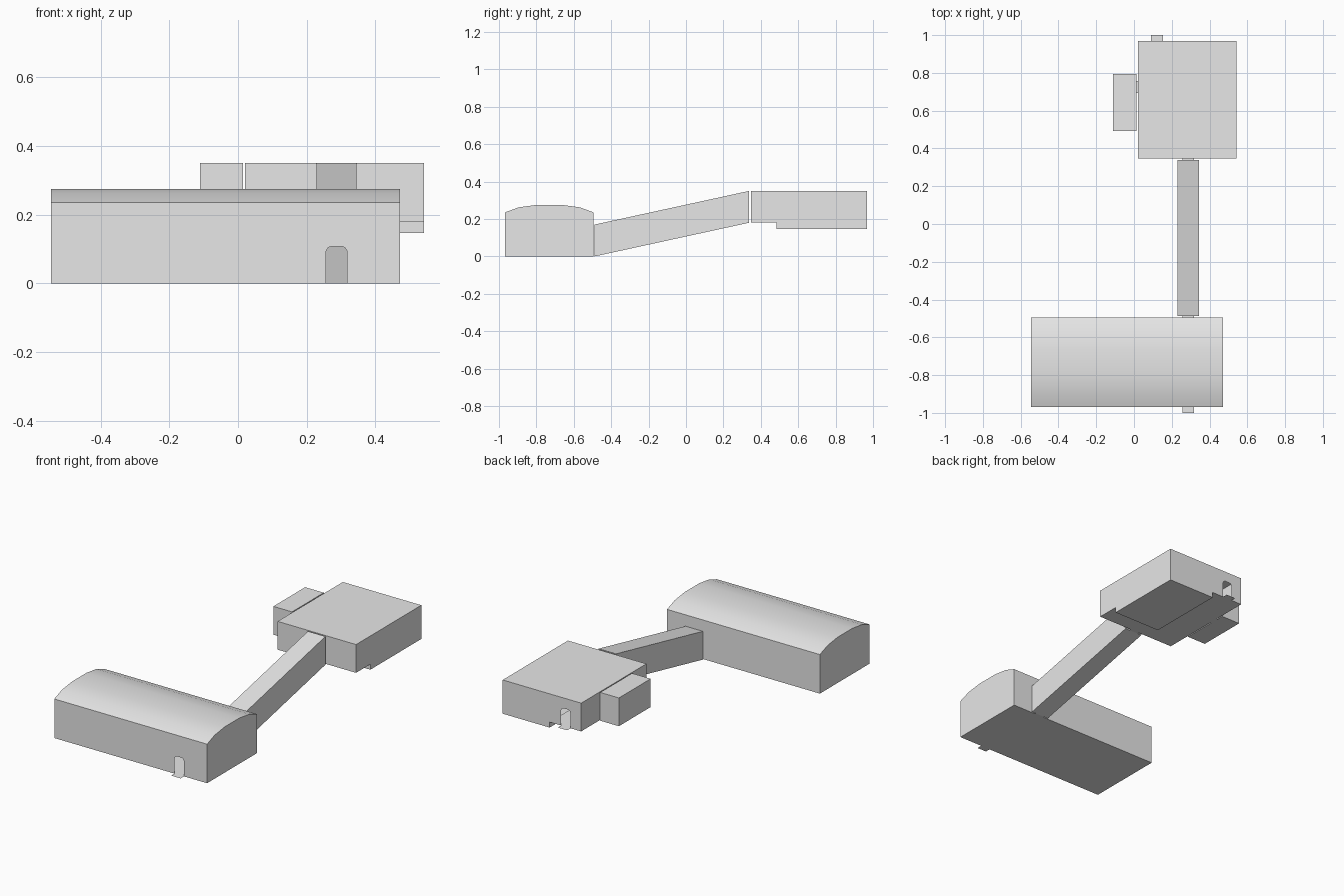
import bpy, bmesh, math

cube = bpy.data.objects.get("Cube")
if cube:
    bpy.data.objects.remove(cube, do_unlink=True)

stone = bpy.data.materials.new("plain_grey")
stone.use_nodes = True
GREY = (0.8, 0.8, 0.8, 1)
stone.diffuse_color = GREY
stone.node_tree.nodes["Principled BSDF"].inputs["Base Color"].default_value = GREY

DOOR_HALF, DOOR_HEIGHT, DOOR_CUT = 0.031, 0.108, 0.015


def doorway(centre, floor):
    """Arched notch, listed from the low side to the high side."""
    half = [(DOOR_HALF, 0), (DOOR_HALF, DOOR_HEIGHT - DOOR_CUT),
            (DOOR_HALF * 0.8, DOOR_HEIGHT - 0.004), (DOOR_HALF * 0.5, DOOR_HEIGHT)]
    left = [(centre - w, floor + h) for w, h in half]
    right = [(centre + w, floor + h) for w, h in reversed(half)]
    return left + right


def at_x(x, outline):
    return [(x, y, z) for y, z in outline]


def at_y(y, outline):
    return [(x, y, z) for x, z in outline]


def at_z(z, outline):
    return [(x, y, z) for x, y in outline]


def rect(a0, a1, b0, b1):
    return [(a0, b0), (a1, b0), (a1, b1), (a0, b1)]


def sweep(profile, x0, x1):
    """Strips along x between neighbouring (y, z) points."""
    return [[(x0, *p), (x1, *p), (x1, *q), (x0, *q)]
            for p, q in zip(profile, profile[1:])]


def shell(name, faces, smooth=False):
    """Thin-walled part joined from flat outlines."""
    bm = bmesh.new()
    for outline in faces:
        bm.faces.new([bm.verts.new(p) for p in outline])
    bmesh.ops.remove_doubles(bm, verts=bm.verts, dist=0.0005)
    bmesh.ops.recalc_face_normals(bm, faces=bm.faces)
    mesh = bpy.data.meshes.new(name)
    bm.to_mesh(mesh)
    bm.free()
    mesh.materials.append(stone)
    obj = bpy.data.objects.new(name, mesh)
    bpy.context.collection.objects.link(obj)
    if smooth:
        bpy.ops.object.select_all(action='DESELECT')
        obj.select_set(True)
        bpy.context.view_layer.objects.active = obj
        bpy.ops.object.shade_smooth_by_angle(angle=math.radians(30))
    return obj


PASSAGE_X = 0.287          # shared line of the front door and corridor
UPPER = 0.18               # raised floor level
TOP = 0.35                 # flat roof level

# Long hall with a shallow vaulted roof
HX0, HX1, HY0, HY1, EAVE = -0.545, 0.472, -0.968, -0.494, 0.235
vault = [(HY0, EAVE), (-0.895, 0.262), (-0.80, 0.275),
         (-0.662, 0.275), (-0.567, 0.262), (HY1, EAVE)]
hall_wall = [(HX0, 0), *doorway(PASSAGE_X, 0), (HX1, 0), (HX1, EAVE), (HX0, EAVE)]
gable = [(HY1, 0), (HY0, 0), *vault]
shell("vaulted_hall", [
    at_z(0, rect(HX0, HX1, HY0, HY1)),
    at_y(HY0, hall_wall), at_y(HY1, hall_wall),
    at_x(HX0, gable), at_x(HX1, gable),
    *sweep(vault, HX0, HX1)], smooth=True)

# Sloping corridor
CX0, CX1, CY0, CY1 = 0.229, 0.345, -0.488, 0.338
HEIGHT = TOP - UPPER
slope = [(CY0, 0), (CY1, UPPER)]
ceiling = [(y, z + HEIGHT) for y, z in slope]
side = slope + ceiling[::-1]


def corridor_end(floor):
    return [(CX0, floor), *doorway(PASSAGE_X, floor), (CX1, floor),
            (CX1, floor + HEIGHT), (CX0, floor + HEIGHT)]


shell("sloping_corridor", [
    *sweep(slope, CX0, CX1), *sweep(ceiling, CX0, CX1),
    at_x(CX0, side), at_x(CX1, side),
    at_y(CY0, corridor_end(0)), at_y(CY1, corridor_end(UPPER))])

# Upper room with a sunken floor in its back left corner
RX0, RX1, RY0, RY1 = 0.02, 0.542, 0.348, 0.968
SX, SY, LOW = 0.23, 0.484, 0.147
BACK_DOOR, SIDE_DOOR = 0.122, 0.725
shell("upper_room", [
    at_z(TOP, rect(RX0, RX1, RY0, RY1)),
    at_z(UPPER, rect(RX0, RX1, RY0, SY)),
    at_z(UPPER, rect(RX0, SX, SY, RY1)),
    at_z(LOW, rect(SX, RX1, SY, RY1)),
    at_x(SX, rect(SY, RY1, LOW, UPPER)),
    at_y(SY, rect(SX, RX1, LOW, UPPER)),
    at_y(RY0, [(RX0, UPPER), *doorway(PASSAGE_X, UPPER), (RX1, UPPER),
               (RX1, TOP), (RX0, TOP)]),
    at_y(RY1, [(RX0, UPPER), *doorway(BACK_DOOR, UPPER), (SX, UPPER), (SX, LOW),
               (RX1, LOW), (RX1, TOP), (RX0, TOP)]),
    at_x(RX0, [(RY0, UPPER), *doorway(SIDE_DOOR, UPPER), (RY1, UPPER),
               (RY1, TOP), (RY0, TOP)]),
    at_x(RX1, [(RY0, UPPER), (SY, UPPER), (SY, LOW), (RY1, LOW),
               (RY1, TOP), (RY0, TOP)])])

# Small side room
AX0, AX1, AY0, AY1 = -0.11, 0.014, 0.493, 0.795
shell("side_room", [
    at_z(UPPER, rect(AX0, AX1, AY0, AY1)), at_z(TOP, rect(AX0, AX1, AY0, AY1)),
    at_y(AY0, rect(AX0, AX1, UPPER, TOP)), at_y(AY1, rect(AX0, AX1, UPPER, TOP)),
    at_x(AX0, rect(AY0, AY1, UPPER, TOP)),
    at_x(AX1, [(AY0, UPPER), *doorway(SIDE_DOOR, UPPER), (AY1, UPPER),
               (AY1, TOP), (AY0, TOP)])])


# Flat thresholds at the doors
def threshold(name, centre, y0, y1, z):
    shell(name, [at_z(z, rect(centre - DOOR_HALF, centre + DOOR_HALF, y0, y1))])


threshold("front_threshold", PASSAGE_X, -1.0, HY0, 0)
threshold("lower_corridor_threshold", PASSAGE_X, HY1, CY0, 0)
threshold("upper_corridor_threshold", PASSAGE_X, CY1, RY0, UPPER)
threshold("back_threshold", BACK_DOOR, RY1, 1.0, UPPER)
shell("side_threshold", [at_z(UPPER, rect(
    AX1, RX0, SIDE_DOOR - DOOR_HALF, SIDE_DOOR + DOOR_HALF))])
